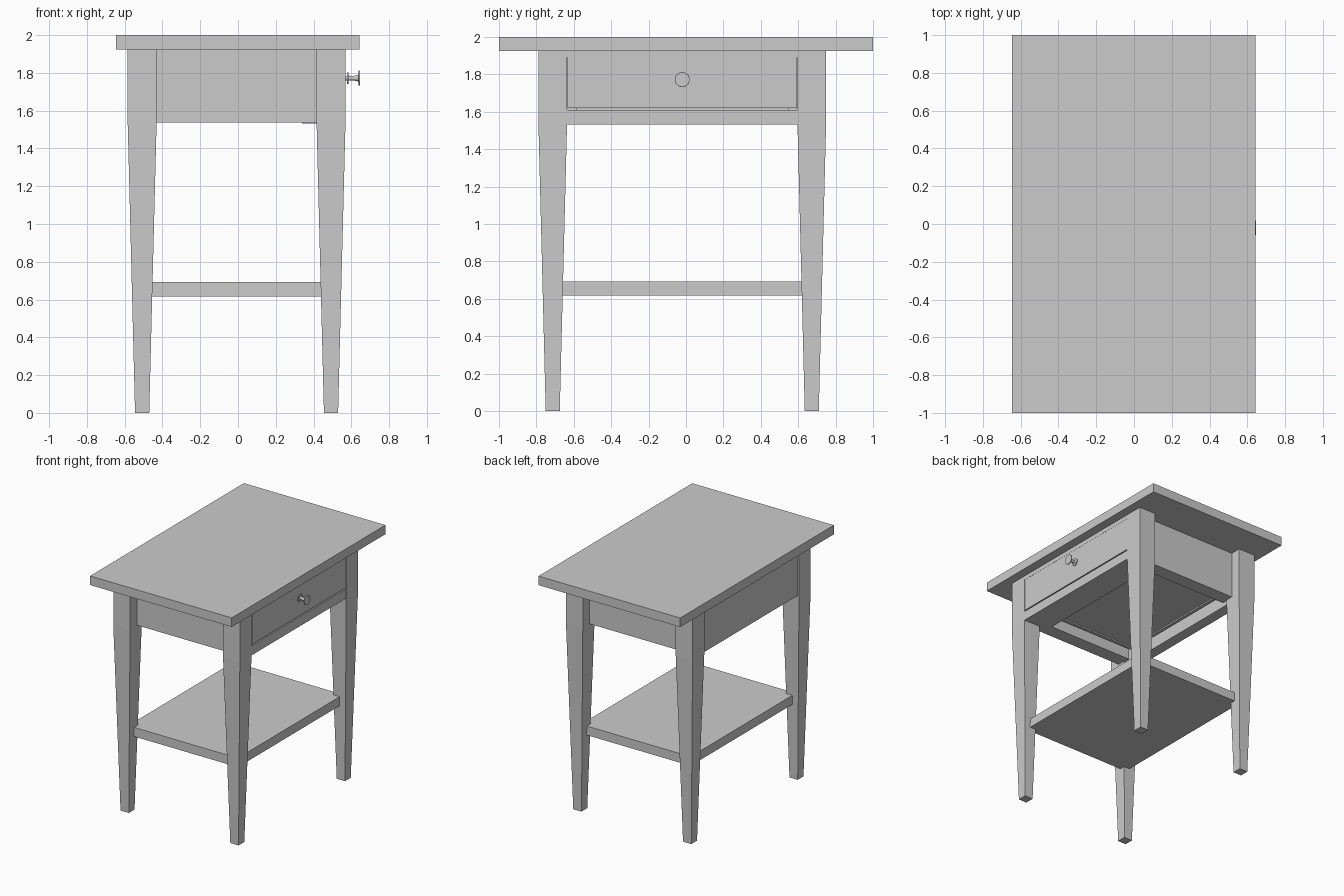
import bpy, bmesh, math

if "Cube" in bpy.data.objects:
    bpy.data.objects.remove(bpy.data.objects["Cube"])

CX, CY = -0.0075, -0.02      # centre of the leg frame
LX, LY = 0.5, 0.6925         # leg centre offsets


def finish(name, bm):
    bmesh.ops.recalc_face_normals(bm, faces=bm.faces)
    me = bpy.data.meshes.new(name)
    bm.to_mesh(me)
    bm.free()
    ob = bpy.data.objects.new(name, me)
    bpy.context.collection.objects.link(ob)
    return ob


def loft(name, rings):
    """Skin a stack of equal-length rings and cap both ends."""
    bm = bmesh.new()
    vs = [[bm.verts.new(p) for p in r] for r in rings]
    n = len(vs[0])
    for a, b in zip(vs, vs[1:]):
        for i in range(n):
            j = (i + 1) % n
            bm.faces.new((a[i], a[j], b[j], b[i]))
    bm.faces.new(vs[0][::-1])
    bm.faces.new(vs[-1])
    return finish(name, bm)


def square(x, y, z, h):
    return [(x + sx * h, y + sy * h, z) for sx, sy in ((-1, -1), (1, -1), (1, 1), (-1, 1))]


def box(name, x0, x1, y0, y1, z0, z1):
    return loft(name, [[(x0, y0, z), (x1, y0, z), (x1, y1, z), (x0, y1, z)] for z in (z0, z1)])


# Table top and lower shelf (shelf corners sit inside the legs)
box("table_top", -0.647, 0.643, -1, 1, 1.925, 2.0)
box("lower_shelf", CX - 0.5, CX + 0.5, CY - 0.685, CY + 0.685, 0.617, 0.692)

# Four legs: straight block above, tapered below
for sx, xn in ((-1, "back"), (1, "drawer_side")):
    for sy, yn in ((-1, "left"), (1, "right")):
        x, y = CX + sx * LX, CY + sy * LY
        loft(f"{xn}_{yn}_leg", [square(x, y, z, h) for z, h in
                                ((0, 0.0375), (1.535, 0.0765), (1.925, 0.0765))])

# Aprons set back from the outer leg faces
for sy, n in ((-1, "left"), (1, "right")):
    ya, yb = sorted((CY + sy * 0.565, CY + sy * 0.68))
    box(f"{n}_apron", -0.44, 0.425, ya, yb, 1.537, 1.925)
box("back_apron", -0.57, -0.48, -0.64, 0.60, 1.537, 1.925)

# Rails framing the drawer opening
Y0, Y1 = -0.635, 0.595
box("lower_drawer_rail", 0.34, 0.569, Y0, Y1, 1.532, 1.61)
box("upper_drawer_rail", 0.495, 0.569, Y0, Y1, 1.891, 1.925)

# Drawer: front, sides, back and a raised bottom panel
box("drawer_front", 0.50, 0.569, Y0 + 0.002, Y1 - 0.002, 1.619, 1.89)
B0, B1 = CY - 0.555, CY + 0.555
for n, y in (("left", B0), ("right", B1 - 0.025)):
    box(f"drawer_{n}_side", -0.43, 0.50, y, y + 0.025, 1.619, 1.87)
box("drawer_back", -0.455, -0.43, B0, B1, 1.619, 1.87)
box("drawer_bottom", -0.43, 0.50, B0 + 0.025, B1 - 0.025, 1.63, 1.645)

# Turned knob, lathed along x
profile = [(0.569, 0.012), (0.577, 0.012), (0.578, 0.03), (0.584, 0.03), (0.586, 0.013),
           (0.612, 0.012), (0.632, 0.016), (0.638, 0.02), (0.639, 0.04), (0.645, 0.039)]
N = 24
knob = loft("drawer_knob", [[(x, CY + r * math.cos(2 * math.pi * i / N),
                              1.772 + r * math.sin(2 * math.pi * i / N)) for i in range(N)]
                            for x, r in profile])
bpy.context.view_layer.objects.active = knob
knob.select_set(True)
bpy.ops.object.shade_smooth_by_angle()
